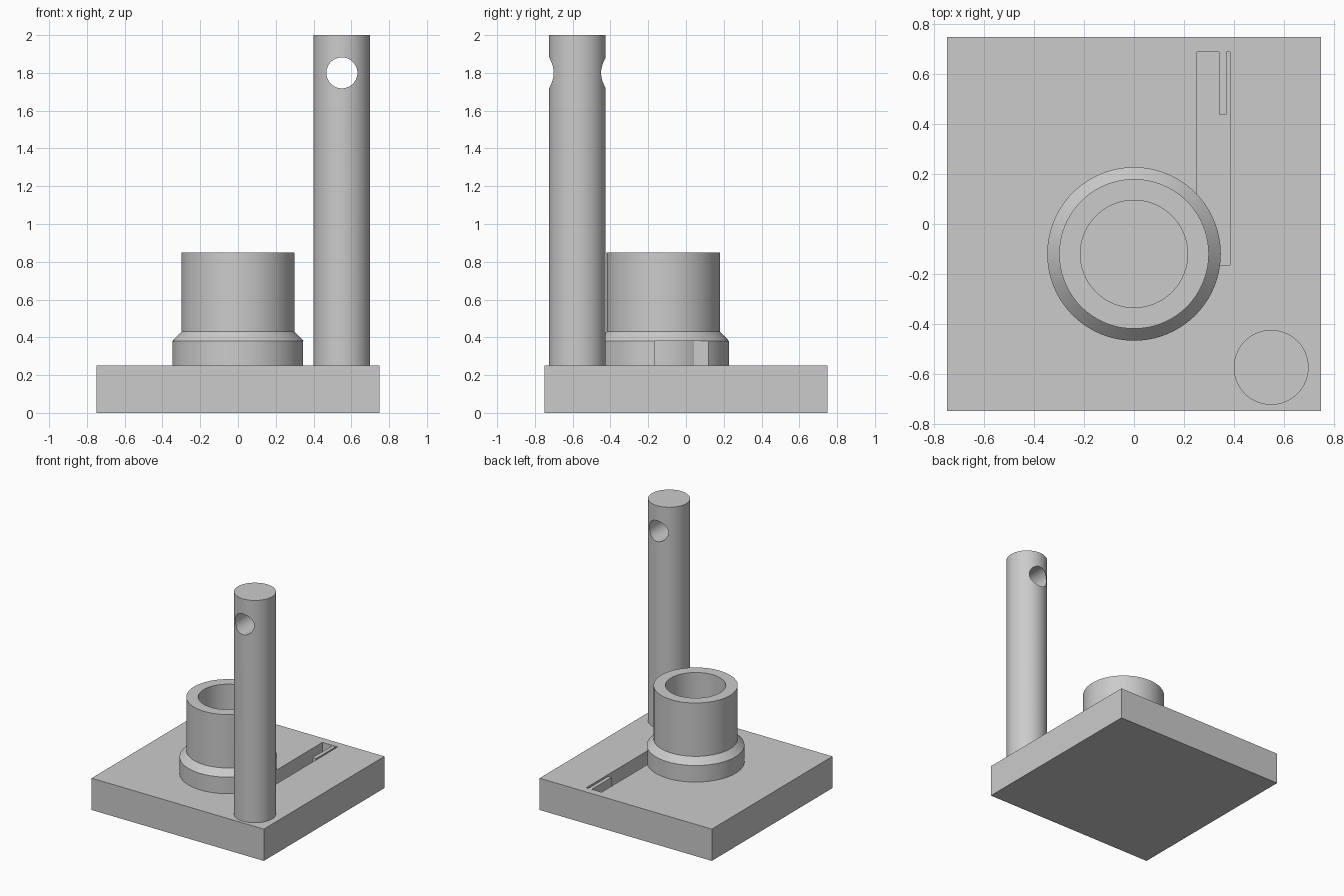
import bpy, math

cube = bpy.data.objects.get("Cube")
if cube:
    bpy.data.objects.remove(cube, do_unlink=True)

GREY = (0.6, 0.6, 0.6, 1)
grey = bpy.data.materials.new("plain_grey")
grey.use_nodes = True
grey.diffuse_color = GREY
bsdf = next(n for n in grey.node_tree.nodes if n.type == "BSDF_PRINCIPLED")
bsdf.inputs["Base Color"].default_value = GREY
SEGMENTS = 96


def make_object(name, verts, faces):
    mesh = bpy.data.meshes.new(name)
    mesh.from_pydata(verts, [], faces)
    mesh.materials.append(grey)
    obj = bpy.data.objects.new(name, mesh)
    bpy.context.collection.objects.link(obj)
    return obj


def box(name, low, high):
    centre = [(a + b) / 2 for a, b in zip(low, high)]
    bpy.ops.mesh.primitive_cube_add(size=1, location=centre)
    obj = bpy.context.object
    obj.name = name
    obj.scale = [b - a for a, b in zip(low, high)]
    bpy.ops.object.transform_apply(location=True, rotation=True, scale=True)
    obj.data.materials.append(grey)
    return obj


def cylinder(name, radius, depth, centre, tilt=0):
    bpy.ops.mesh.primitive_cylinder_add(vertices=SEGMENTS, radius=radius, depth=depth,
                                        location=centre, rotation=(tilt, 0, 0))
    obj = bpy.context.object
    obj.name = name
    obj.data.materials.append(grey)
    return obj


def ring(name, profile, centre):
    """Revolve a closed (radius, height) profile, listed anticlockwise."""
    n = len(profile)
    verts, faces = [], []
    for i in range(SEGMENTS):
        a = 2 * math.pi * i / SEGMENTS
        verts += [(centre[0] + r * math.cos(a), centre[1] + r * math.sin(a), z)
                  for r, z in profile]
        j = (i + 1) % SEGMENTS
        for k in range(n):
            m = (k + 1) % n
            faces.append((i * n + k, j * n + k, j * n + m, i * n + m))
    return make_object(name, verts, faces)


def cut(target, cutter):
    mod = target.modifiers.new("cut", "BOOLEAN")
    mod.operation = "DIFFERENCE"
    mod.solver = "EXACT"
    mod.object = cutter
    cutter.hide_render = True
    select(target)
    bpy.ops.object.modifier_apply(modifier=mod.name)


def select(obj):
    bpy.ops.object.select_all(action="DESELECT")
    obj.select_set(True)
    bpy.context.view_layer.objects.active = obj


BASE_TOP = 0.25
CUP = (0, -0.12)

# Base plate
base = box("base_plate", (-0.75, -0.75, 0), (0.75, 0.75, BASE_TOP))

# Cup wall, and the chamfered collar around its foot
tube = ring("cup_wall", [(0.215, BASE_TOP), (0.3, BASE_TOP),
                         (0.3, 0.85), (0.215, 0.85)], CUP)
collar = ring("cup_collar", [(0.29, BASE_TOP), (0.348, BASE_TOP), (0.348, 0.38),
                             (0.3, 0.43), (0.29, 0.43)], CUP)

# Long slot through the plate and the collar
slot = box("slot_cutter", (0.252, -0.165, 0.12), (0.385, 0.69, 0.38))
cut(base, slot)
cut(collar, slot)

# Narrow rib at the back end of the slot
box("slot_rib", (0.34, 0.44, 0.12), (0.37, 0.69, BASE_TOP - 0.002))

# Tall post with a cross hole near the top
post = cylinder("post", 0.15, 2 - BASE_TOP, (0.55, -0.575, 1 + BASE_TOP / 2))
hole = cylinder("hole_cutter", 0.082, 0.6, (0.55, -0.575, 1.8), math.pi / 2)
cut(post, hole)

for cutter in (slot, hole):
    bpy.data.objects.remove(cutter, do_unlink=True)

for part in (tube, collar, post):
    select(part)
    bpy.ops.object.shade_smooth_by_angle(angle=math.radians(30))
